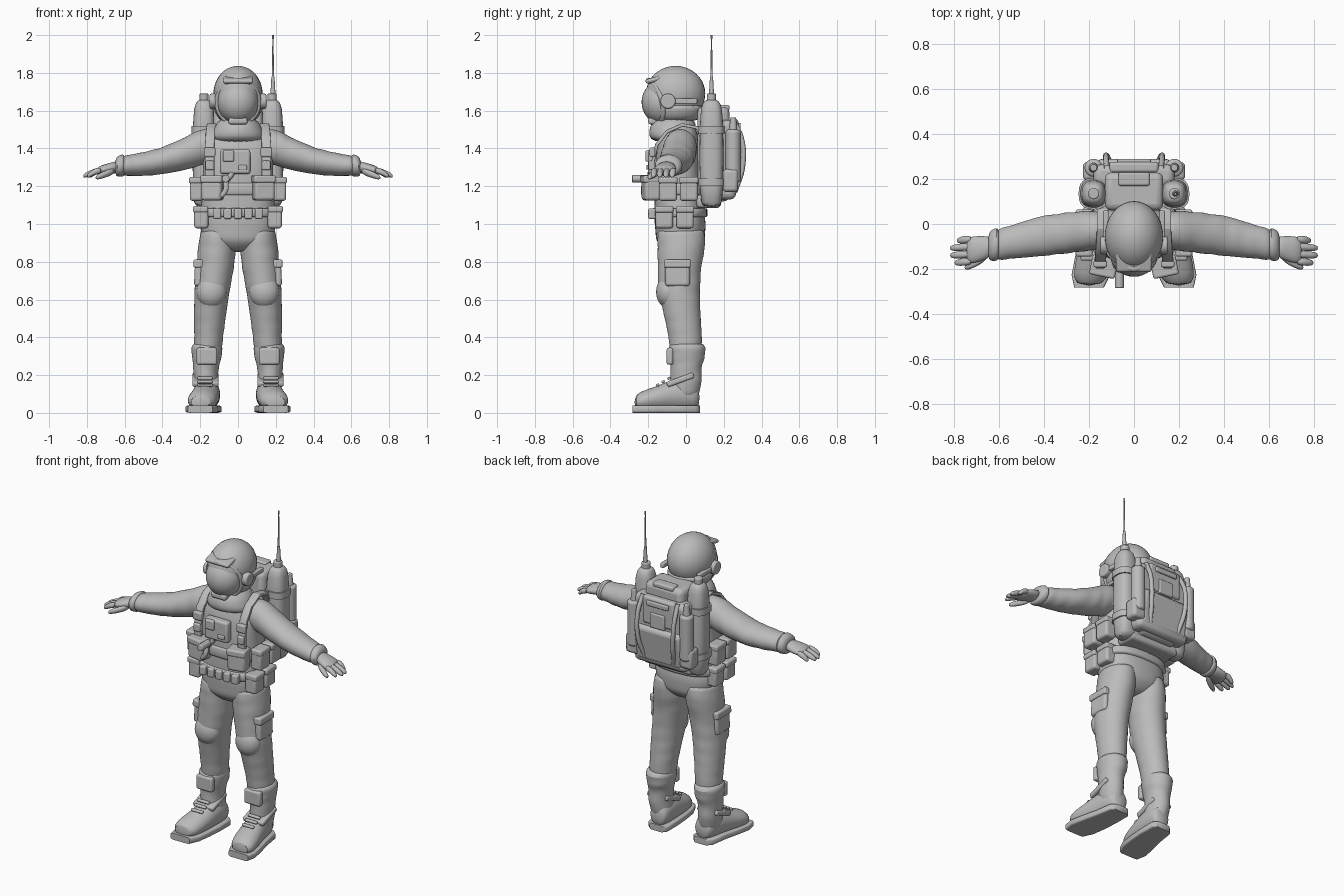
import bpy, bmesh, math
from mathutils import Vector, Euler

default = bpy.data.objects.get("Cube")
if default:
    bpy.data.objects.remove(default)

GREY = (0.5, 0.5, 0.5, 1)
suit = bpy.data.materials.new("suit grey")
suit.use_nodes = True
suit.diffuse_color = GREY
suit.node_tree.nodes["Principled BSDF"].inputs["Base Color"].default_value = GREY
SIDES = (("left", 1), ("right", -1))


def finish(name, bm, bevel=0, subdivide=0, thick=0, angle=40):
    """Turn a bmesh into a shaded object with its modifiers."""
    bmesh.ops.recalc_face_normals(bm, faces=bm.faces)
    mesh = bpy.data.meshes.new(name)
    bm.to_mesh(mesh)
    bm.free()
    ob = bpy.data.objects.new(name, mesh)
    bpy.context.collection.objects.link(ob)
    mesh.materials.append(suit)
    if thick:
        mod = ob.modifiers.new("thickness", "SOLIDIFY")
        mod.thickness, mod.offset = thick, 0
    if bevel:
        mod = ob.modifiers.new("soft edges", "BEVEL")
        mod.width, mod.segments = bevel, 3
    if subdivide:
        mod = ob.modifiers.new("smooth", "SUBSURF")
        mod.levels = mod.render_levels = subdivide
    bpy.ops.object.select_all(action="DESELECT")
    ob.select_set(True)
    bpy.context.view_layer.objects.active = ob
    bpy.ops.object.shade_smooth_by_angle(angle=math.radians(angle))
    return ob


def loft(name, axis, keys, mirror=1, power=2, folds=0, steps=1, sides=20, subdivide=1):
    """Skin (x, y, z, radius_u, radius_v) rings that stand square to an axis."""
    u, v = {"x": (1, 2), "y": (0, 2), "z": (0, 1)}[axis]
    rows = []
    for a, b in zip(keys, keys[1:]):
        rows += [[p + (q - p) * k / steps for p, q in zip(a, b)] for k in range(steps)]
    rows.append(keys[-1])
    bm = bmesh.new()
    rings = []
    for i, (x, y, z, ru, rv) in enumerate(rows):
        ring = []
        for j in range(sides):
            t = math.tau * j / sides
            c, s = math.cos(t), math.sin(t)
            swell = 1 + folds * math.sin(2 * t + i * 2.4) + folds * math.cos(i * math.pi)
            co = Vector((x, y, z))
            co[u] += math.copysign(abs(c) ** (2 / power), c) * ru * swell
            co[v] += math.copysign(abs(s) ** (2 / power), s) * rv * swell
            co.x *= mirror
            ring.append(bm.verts.new(co))
        rings.append(ring)
    for a, b in zip(rings, rings[1:]):
        for j in range(sides):
            k = (j + 1) % sides
            bm.faces.new((a[j], a[k], b[k], b[j]))
    bm.faces.new(rings[0])
    bm.faces.new(rings[-1])
    return finish(name, bm, subdivide=subdivide, angle=60)


def box(name, at, size, bevel=.012, turn=(0, 0, 0)):
    bm = bmesh.new()
    bmesh.ops.create_cube(bm, size=1)
    bmesh.ops.scale(bm, vec=size, verts=bm.verts)
    ob = finish(name, bm, bevel=bevel)
    ob.location, ob.rotation_euler = at, turn
    return ob


def ball(name, at, size):
    bm = bmesh.new()
    bmesh.ops.create_uvsphere(bm, u_segments=32, v_segments=20, radius=1)
    bmesh.ops.scale(bm, vec=size, verts=bm.verts)
    ob = finish(name, bm)
    ob.location = at
    return ob


def rod(name, at, radius, length, turn=(0, 0, 0), top=None, bevel=0):
    bm = bmesh.new()
    bmesh.ops.create_cone(bm, cap_ends=True, segments=24, radius1=radius,
                          radius2=radius if top is None else top, depth=length)
    ob = finish(name, bm, bevel=bevel)
    ob.location, ob.rotation_euler = at, turn
    return ob


def strap(name, path, width, thick=.018, mirror=1):
    """A flat webbing ribbon whose width runs along x."""
    bm = bmesh.new()
    rows = [[bm.verts.new((x * mirror + s * width / 2, y, z)) for s in (-1, 1)]
            for x, y, z in path]
    for a, b in zip(rows, rows[1:]):
        bm.faces.new((a[0], a[1], b[1], b[0]))
    return finish(name, bm, thick=thick, bevel=.004)


def hose(name, path, radius):
    curve = bpy.data.curves.new(name, "CURVE")
    curve.dimensions = "3D"
    curve.bevel_depth, curve.bevel_resolution = radius, 3
    line = curve.splines.new("BEZIER")
    line.bezier_points.add(len(path) - 1)
    for point, co in zip(line.bezier_points, path):
        point.co = co
        point.handle_left_type = point.handle_right_type = "AUTO"
    curve.materials.append(suit)
    ob = bpy.data.objects.new(name, curve)
    bpy.context.collection.objects.link(ob)
    return ob


# Suit body and collar
loft("torso", "z", [(0, -.03, .85, .07, .07), (0, -.03, .91, .185, .13), (0, -.03, 1, .205, .137),
     (0, -.04, 1.1, .195, .13), (0, -.045, 1.3, .185, .125), (0, -.04, 1.4, .2, .115),
     (0, -.035, 1.47, .18, .1), (0, -.04, 1.54, .09, .08)], power=2.5, folds=.008, steps=2)
loft("collar", "z", [(0, -.06, 1.43, .15, .12), (0, -.07, 1.47, .145, .13),
     (0, -.07, 1.51, .125, .125), (0, -.06, 1.57, .1, .11)])

# Helmet with visor, frame, rim and ear pods
ball("helmet_shell", (0, -.055, 1.69), (.13, .157, .147))
ball("visor", (0, -.13, 1.645), (.108, .105, .115))
frame = [(.11 * math.cos(t), -.175 + .05 * abs(math.cos(t)) - .025 * math.sin(t),
          1.645 + .115 * math.sin(t)) for t in [math.tau * k / 16 for k in range(17)]]
hose("visor_frame", frame, .014)
loft("helmet_rim", "z", [(0, -.05, 1.54, .09, .11), (0, -.05, 1.57, .115, .135),
     (0, -.05, 1.61, .13, .15), (0, -.05, 1.64, .132, .155)])
box("visor_peak", (0, -.165, 1.765), (.16, .1, .025), turn=(.25, 0, 0))
box("chin_guard", (0, -.17, 1.545), (.1, .06, .035))

for side, m in SIDES:
    rod(side + "_ear_pod", (m * .13, -.095, 1.65), .04, .04, (0, math.pi / 2, 0), bevel=.008)
    box(side + "_ear_clip", (m * .125, 0, 1.65), (.025, .12, .03), .006)

    # Sleeve, cuff and glove
    loft(side + "_sleeve", "x", [(.11, -.03, 1.42, .08, .08), (.2, -.03, 1.405, .09, .098),
         (.3, -.04, 1.365, .092, .085), (.42, -.055, 1.33, .09, .07), (.52, -.075, 1.315, .078, .062),
         (.62, -.095, 1.307, .068, .052)], m, folds=.025, steps=3)
    loft(side + "_cuff", "x", [(.6, -.09, 1.31, .066, .055), (.61, -.09, 1.31, .076, .062),
         (.64, -.097, 1.305, .07, .055), (.65, -.1, 1.3, .05, .04)], m)
    loft(side + "_palm", "x", [(.63, -.1, 1.303, .045, .035), (.67, -.108, 1.296, .055, .03),
         (.72, -.115, 1.286, .062, .027), (.75, -.12, 1.277, .055, .02)], m)
    for n, reach in enumerate((.79, .82, .82, .8)):
        y = -.067 - n * .033
        loft(f"{side}_finger_{n}", "x", [(.72, y, 1.285, .017, .018), (.76, y - .003, 1.277, .018, .018),
             (reach - .015, y - .006, 1.26, .016, .016), (reach, y - .007, 1.253, .008, .008)], m, sides=10)
    loft(side + "_thumb", "x", [(.65, -.135, 1.285, .02, .02), (.69, -.165, 1.268, .022, .02),
         (.74, -.19, 1.25, .017, .017), (.755, -.194, 1.245, .008, .008)], m, sides=10)

    # Trouser leg, knee pad and thigh pocket
    loft(side + "_trouser", "z", [(.105, -.025, .98, .09, .125), (.11, -.025, .88, .103, .128),
         (.122, -.035, .76, .1, .115), (.138, -.037, .64, .094, .112), (.148, -.02, .52, .086, .098),
         (.155, -.005, .41, .078, .09), (.16, 0, .32, .074, .085)], m, folds=.015, steps=3)
    ball(side + "_knee_pad", (m * .14, -.095, .64), (.08, .063, .085))
    box(side + "_thigh_pocket", (m * .205, -.045, .74), (.05, .13, .14), .015, (0, -m * .05, 0))
    box(side + "_pocket_flap", (m * .208, -.045, .79), (.055, .14, .045), .01, (0, -m * .05, 0))

    # Boot
    loft(side + "_boot_shaft", "z", [(.165, .005, .37, .07, .085), (.165, .005, .345, .085, .1),
         (.165, .005, .29, .078, .095), (.17, 0, .24, .068, .082), (.17, 0, .17, .065, .085),
         (.16, -.005, .07, .065, .07)], m, folds=.02, steps=2)
    foot = [(.152, .072, .08, .04, .045), (.155, .05, .095, .062, .08), (.163, -.05, .1, .07, .09),
            (.178, -.14, .078, .078, .068), (.192, -.22, .066, .08, .056), (.2, -.275, .055, .06, .04)]
    loft(side + "_boot", "y", foot, m)
    loft(side + "_sole", "y", [(x, y * 1.03, .02, r + .006, .02) for x, y, z, r, h in foot],
         m, power=6, subdivide=0, sides=32)
    box(side + "_shin_plate", (m * .165, -.085, .3), (.11, .035, .09), .012)
    box(side + "_ankle_strap", (m * .172, -.03, .175), (.14, .15, .03), .01, (.35, 0, 0))
    for n in range(3):
        box(f"{side}_lace_{n}", (m * .175, -.09 - n * .03, .183 - n * .018), (.08, .018, .014), .005, (.5, 0, 0))

    # Harness straps with buckles
    strap(side + "_shoulder_strap", [(.14, .09, 1.44), (.14, .06, 1.51), (.14, -.02, 1.525),
          (.145, -.1, 1.49), (.15, -.155, 1.42), (.15, -.175, 1.33), (.15, -.175, 1.22)], .05, mirror=m)
    box(side + "_strap_buckle", (m * .15, -.178, 1.38), (.06, .03, .05), .008)
    box(side + "_strap_tab", (m * .15, -.185, 1.31), (.045, .025, .05), .008)

    # Upper and lower belt pouches
    box(side + "_front_pouch", (m * .135, -.185, 1.19), (.11, .085, .13), .016, (0, 0, m * .2))
    box(side + "_front_pouch_flap", (m * .135, -.19, 1.238), (.116, .09, .04), .01, (0, 0, m * .2))
    for n, y in enumerate((-.095, .015)):
        box(f"{side}_side_pouch_{n}", (m * .22, y, 1.185), (.07, .095, .125), .014)
        box(f"{side}_side_pouch_flap_{n}", (m * .222, y, 1.232), (.075, .1, .035), .01)
        box(f"{side}_hip_pouch_{n}", (m * .195, y - .02, 1.035), (.075, .092, .115), .014)
        box(f"{side}_hip_pouch_flap_{n}", (m * .198, y - .02, 1.078), (.08, .097, .035), .01)

# Belts
for name, z, h, rx, ry in (("upper_belt", 1.185, .035, .207, .145), ("lower_belt", 1.06, .025, .213, .15)):
    loft(name, "z", [(0, -.035, z + s * h, rx, ry) for s in (-1, -.9, .9, 1)], power=2.6)
for n in range(5):
    box(f"belt_clip_{n}", ((n - 2) * .055, -.18, 1.055), (.042, .04, .055), .008)

# Chest control unit and hose fitting
box("chest_unit", (-.015, -.175, 1.33), (.16, .05, .13), .014)
box("chest_dial_box", (-.05, -.2, 1.36), (.06, .03, .06), .008)
box("chest_switch", (.025, -.2, 1.3), (.045, .02, .025), .005)
rod("hose_fitting", (-.065, -.24, 1.24), .02, .09, (math.pi / 2, 0, 0), bevel=.005)
hose("chest_hose", [(-.065, -.21, 1.24), (-.07, -.225, 1.17), (-.1, -.21, 1.15), (-.03, -.19, 1.27)], .014)

# Life support pack
box("pack_core", (0, .145, 1.37), (.26, .17, .5), .03)
box("pack_shell", (0, .215, 1.34), (.36, .1, .42), .03)
box("pack_lower_panel", (0, .25, 1.26), (.33, .06, .22), .025, (-.12, 0, 0))
box("pack_upper_panel", (0, .252, 1.47), (.22, .05, .17), .015)
box("pack_display", (0, .277, 1.42), (.1, .02, .09), .006)
box("pack_vent", (0, .277, 1.52), (.15, .025, .03), .006)
box("pack_handle", (0, .2, 1.615), (.14, .06, .03), .01)
box("pack_base", (0, .12, 1.12), (.34, .13, .07), .02)
for side, m in SIDES:
    loft(side + "_tank", "z", [(.18, .135, 1.09, .045, .045), (.18, .135, 1.12, .062, .065),
         (.18, .135, 1.59, .062, .065), (.18, .135, 1.64, .045, .048), (.18, .135, 1.66, .028, .03)],
         m, power=2.6)
    for z in (1.22, 1.5):
        loft(f"{side}_tank_band_{z}", "z", [(.18, .135, z + d, .067, .07) for d in (-.02, .02)],
             m, power=2.6, subdivide=0)
    rod(side + "_tank_cap", (m * .18, .135, 1.67), .025, .04, bevel=.006)
    rod(side + "_pack_bottle", (m * .18, .25, 1.36), .04, .28, bevel=.015)
    rod(side + "_bottle_neck", (m * .18, .25, 1.53), .022, .07, top=.015, bevel=.004)
    box(side + "_pack_pocket", (m * .185, .235, 1.23), (.085, .08, .12), .018)
    hose(side + "_pack_hose", [(m * .12, .25, 1.55), (m * .125, .295, 1.45),
         (m * .12, .3, 1.3), (m * .1, .26, 1.17)], .013)

# Antenna
rod("antenna_base", (.185, .135, 1.73), .014, .1, top=.008)
rod("antenna_mast", (.185, .135, 1.88), .006, .23, top=.003)
rod("antenna_tip", (.185, .135, 1.99), .005, .02)
